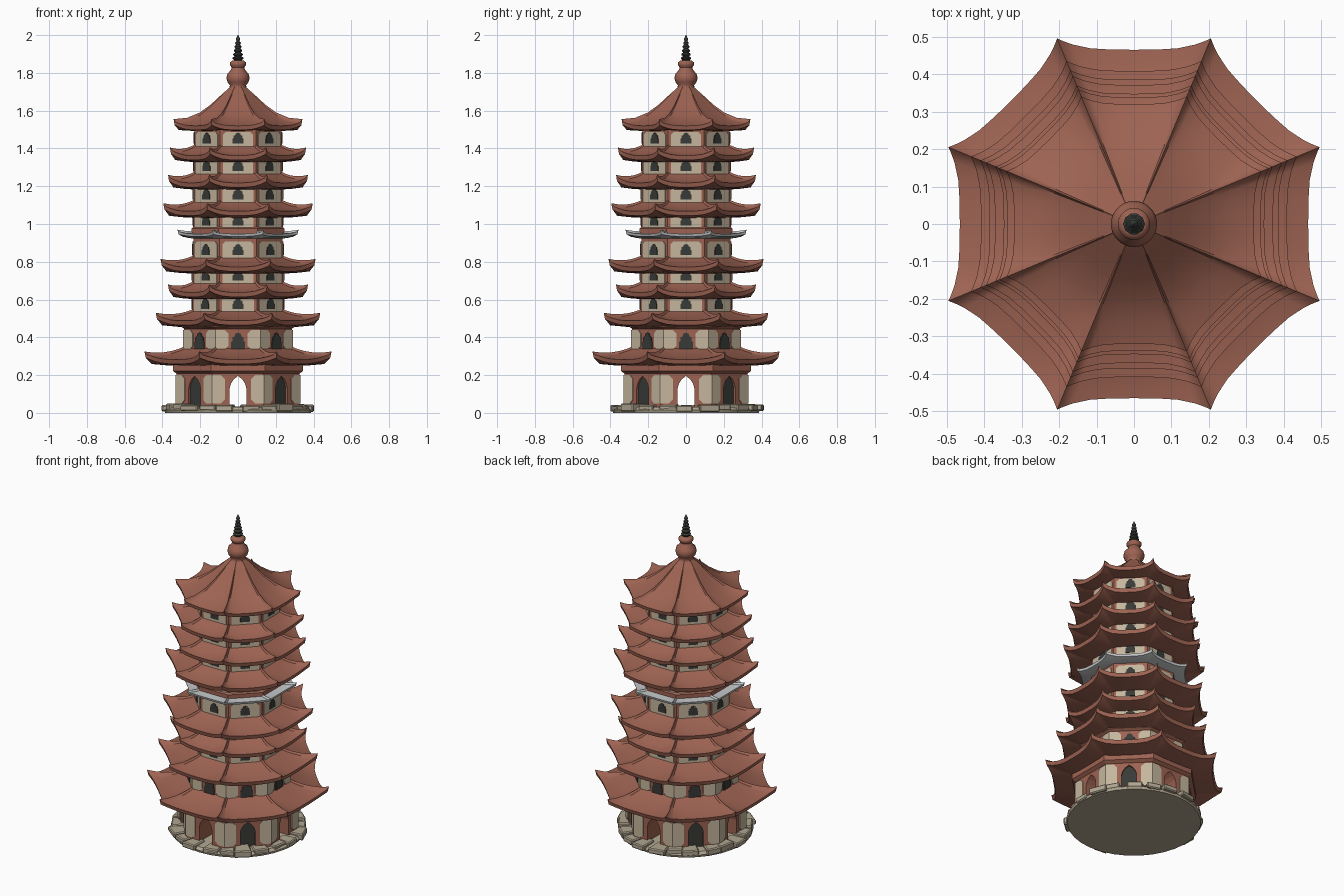
import bpy, bmesh, math, random
from mathutils import Vector

if "Cube" in bpy.data.objects:
    bpy.data.objects.remove(bpy.data.objects["Cube"])

random.seed(4)
T = math.tan(math.pi / 8)


def mat(name, r, g, b):
    m = bpy.data.materials.new(name)
    m.diffuse_color = (r, g, b, 1)
    m.use_nodes = True
    m.node_tree.nodes["Principled BSDF"].inputs["Base Color"].default_value = m.diffuse_color
    return m


RED = mat("red_brown_tile", 0.34, 0.125, 0.085)
CREAM = mat("cream_plaster", 0.56, 0.47, 0.34)
DARK = mat("dark_opening", 0.04, 0.043, 0.038)
GREY = mat("pale_grey", 0.56, 0.57, 0.58)
STONE = mat("base_stone", 0.44, 0.38, 0.28)
IRON = mat("dark_iron", 0.04, 0.047, 0.038)


def fp(k, a, u, z):
    """Point on octagon side k: distance a from axis, u sideways, height z."""
    t = k * math.pi / 4 - math.pi / 2
    n, s = (math.cos(t), math.sin(t)), (-math.sin(t), math.cos(t))
    return Vector((n[0] * a + s[0] * u, n[1] * a + s[1] * u, z))


def finish(bm, name, material, smooth=None, recalc=True):
    if recalc:
        bmesh.ops.recalc_face_normals(bm, faces=bm.faces)
    me = bpy.data.meshes.new(name)
    bm.to_mesh(me)
    bm.free()
    me.materials.append(material)
    ob = bpy.data.objects.new(name, me)
    bpy.context.collection.objects.link(ob)
    if smooth:
        bpy.ops.object.select_all(action='DESELECT')
        ob.select_set(True)
        bpy.context.view_layer.objects.active = ob
        bpy.ops.object.shade_smooth_by_angle(angle=math.radians(smooth))
    return ob


def skin(bm, rings, cap=True, loop=False):
    """Join closed rings of points into a surface."""
    vs = [[bm.verts.new(p) for p in r] for r in rings]
    n = len(vs[0])
    pairs = list(zip(vs, vs[1:])) + ([(vs[-1], vs[0])] if loop else [])
    for a, b in pairs:
        for i in range(n):
            j = (i + 1) % n
            bm.faces.new((a[i], a[j], b[j], b[i]))
    if cap and not loop:
        bm.faces.new(vs[0])
        bm.faces.new(vs[-1])


def lathe(name, prof, n, material, smooth=40):
    bm = bmesh.new()
    skin(bm, [[(r * math.cos(2 * math.pi * i / n), r * math.sin(2 * math.pi * i / n), z)
               for i in range(n)] for r, z in prof])
    return finish(bm, name, material, smooth)


def octagon(name, prof, material):
    bm = bmesh.new()
    skin(bm, [[fp(k, a, a * T, z) for k in range(8)] for a, z in prof])
    return finish(bm, name, material)


def plates(name, a, d, shapes, material):
    """Thin plates of outline (u, z) on all eight sides, standing out by d."""
    bm = bmesh.new()
    for k in range(8):
        for sh in shapes:
            skin(bm, [[fp(k, a - 0.003, u, z) for u, z in sh], [fp(k, a + d, u, z) for u, z in sh]])
    return finish(bm, name, material)


def window(w, z0, z1):
    h = z1 - z0
    right = [(w, 0), (w, 0.45), (0.8 * w, 0.52), (0.85 * w, 0.7), (0.5 * w, 0.78), (0.42 * w, 0.92)]
    pts = right + [(0, 1)] + [(-u, z) for u, z in reversed(right)]
    return [(u, z0 + h * z) for u, z in pts]


def corner_patches(u0, u1, z0, z1):
    c = 0.02
    p = [(u1, z0), (u1, z1), (u0 + c, z1), (u0, z1 - c), (u0, z0 + c), (u0 + c, z0)]
    return [p, [(-u, z) for u, z in p]]


# columns across one octagon side, closer together near the corners
COLS = [-1, -0.93, -0.82, -0.6, -0.3, 0, 0.3, 0.6, 0.82, 0.93]


def roof(name, prof, lift, material, flare=0.065):
    """prof rows: (apothem, height, corner weight, ridge height)."""
    bm = bmesh.new()
    rings = []
    for a, z, w, ridge in prof:
        ring = []
        for k in range(8):
            for t in COLS:
                s = 1 + flare * w * abs(t) ** 4
                ring.append(fp(k, a * s, a * T * t * s,
                               z + lift * w * abs(t) ** 3.5 + (ridge if t == -1 else 0)))
        rings.append(ring)
    skin(bm, rings, loop=True)
    return finish(bm, name, material, 35)


def eave(name, hw, tip, wall, material, top=0.012, drop=0.042, thick=0.024):
    out, edge, inner = hw * 0.94, tip - drop, wall - 0.01
    prof = []
    for i in range(6):                               # concave tiled slope
        v = i / 5
        z = edge + (tip + top - edge) * (1 - v) ** 1.5
        prof.append((inner + (out - inner) * v, z, v * v, 0.01))
    prof += [(out * 0.985, edge - thick, 1, 0),       # rim and soffit
             ((out + inner) / 2, edge - thick - 0.008, 0.3, 0),
             (inner, edge - thick - 0.012, 0, 0)]
    return roof(name, prof, drop - 0.01, material)


# stone base: round slab with rough blocks around the rim
lathe("base_slab", [(0.385, 0), (0.39, 0.015), (0.375, 0.03), (0.3, 0.034)], 32, STONE)
bm = bmesh.new()
N = 22
for i in range(N):
    c = 2 * math.pi * (i + random.uniform(-0.15, 0.15)) / N
    h = math.pi / N * random.uniform(0.75, 1.02)
    r0, r1 = 0.3, random.uniform(0.385, 0.418)
    z0, z1 = random.uniform(0.003, 0.012), random.uniform(0.038, 0.05)
    quad = [(r0, -h), (r1, -h), (r1 + random.uniform(-0.01, 0.004), h), (r0, h)]
    skin(bm, [[(r * math.cos(c + d), r * math.sin(c + d), z) for r, d in quad] for z in (z0, z1)])
rim = finish(bm, "base_rim_stones", STONE)
bev = rim.modifiers.new("soft_edges", 'BEVEL')
bev.width, bev.segments = 0.006, 1

# ground storey: eight walls with arched doors, open right through on the four main sides
G, DW = 0.325, 0.044
arch = [(DW, 0.03), (DW, 0.13), (0.85 * DW, 0.155), (0.5 * DW, 0.178), (0, 0.195)]
bm, bd = bmesh.new(), bmesh.new()
for k in range(8):
    U = G * T
    outer = [(U, 0.03), (U, 0.13), (U, 0.25), (U / 2, 0.25), (0, 0.25)]
    depth = G - DW if k % 2 == 0 else 0.03
    for sg in (1, -1):
        for i in range(4):
            A, B, C, D = arch[i], outer[i], outer[i + 1], arch[i + 1]
            q = [fp(k, G, sg * u, z) for u, z in (A, B, C, D)]
            rev = [fp(k, G, sg * A[0], A[1]), fp(k, G, sg * D[0], D[1]),
                   fp(k, G - depth, sg * D[0], D[1]), fp(k, G - depth, sg * A[0], A[1])]
            for f in (q, rev):
                bm.faces.new([bm.verts.new(p) for p in (f if sg > 0 else f[::-1])])
    if k % 2:
        pts = arch + [(-u, z) for u, z in reversed(arch[:-1])]
        bd.faces.new([bd.verts.new(fp(k, G - 0.012, u, z)) for u, z in pts])
finish(bm, "ground_walls", RED, recalc=False)
finish(bd, "ground_blind_doors", DARK, recalc=False)
plates("ground_plaster", G, 0.005, corner_patches(0.07, (G + 0.005) * T, 0.05, 0.2), CREAM)
octagon("ground_cornice", [(0.325, 0.208), (0.345, 0.222), (0.345, 0.27)], RED)

# second storey
S = 0.285
octagon("second_storey_walls", [(S, 0.25), (S, 0.445), (S + 0.015, 0.455), (S + 0.015, 0.49)], RED)
plates("second_storey_plaster", S, 0.005, corner_patches(0.05, (S + 0.005) * T, 0.335, 0.44), CREAM)
plates("second_storey_windows", S, 0.006, [window(0.036, 0.335, 0.425)], DARK)

# upper storeys and eaves: (half width, tip height)
tiers = [(0.495, 0.325), (0.435, 0.53), (0.37, 0.68), (0.41, 0.815), (0.32, 0.97),
         (0.395, 1.11), (0.37, 1.26), (0.36, 1.405), (0.34, 1.55)]
for i, (hw, tip) in enumerate(tiers[:-1]):
    wall = S if i == 0 else 0.242 - 0.0018 * i
    if i == 4:
        eave("grey_eave", hw, tip, wall, GREY, top=-0.018, drop=0.022, thick=0.014)
        octagon("grey_eave_upper_band", [(wall + 0.012, 0.94), (wall + 0.012, 0.975),
                                         (wall, 0.985)], RED)
    else:
        eave(f"eave_{i + 1}", hw, tip, wall, RED, top=0.02 if i == 0 else 0.012)
    if i == 0:
        continue
    nxt = tiers[i + 1][1]
    U, c = wall * T * 0.84, 0.015
    z0, z1, zc = tip + 0.005, nxt - 0.062, tip + 0.049
    octagon(f"storey_{i + 2}_walls", [(wall, tip - 0.07), (wall, nxt - 0.04)], RED)
    panel = [(U, z0), (U, z1 - c), (U - c, z1), (c - U, z1), (-U, z1 - c), (-U, z0)]
    plates(f"storey_{i + 2}_plaster", wall, 0.004, [panel], CREAM)
    plates(f"storey_{i + 2}_windows", wall, 0.007, [window(0.028, zc - 0.028, zc + 0.03)], DARK)

# crowning roof: steep concave octagonal cone
crown = [(0.03, 1.735, 0, 0), (0.055, 1.712, 0, 0.002), (0.095, 1.672, 0, 0.006),
         (0.145, 1.622, 0.05, 0.008), (0.2, 1.575, 0.2, 0.01), (0.26, 1.54, 0.5, 0.01),
         (0.32, 1.52, 1, 0.01), (0.315, 1.498, 1, 0), (0.27, 1.494, 0.3, 0), (0.03, 1.49, 0, 0)]
roof("crown_roof", crown, 0.025, RED)

# gourd finial and ringed spire
lathe("gourd_finial", [(0.06, 1.70), (0.045, 1.722), (0.043, 1.735), (0.055, 1.75), (0.062, 1.772),
                       (0.056, 1.795), (0.038, 1.815), (0.033, 1.828), (0.043, 1.842),
                       (0.043, 1.855), (0.03, 1.866), (0.01, 1.868)], 20, RED, 50)
spire = [(0.02, 1.86)]
for i in range(6):
    r, z = 0.029 - 0.0035 * i, 1.872 + 0.02 * i
    spire += [(r * 0.7, z - 0.004), (r, z + 0.003), (r, z + 0.009), (r * 0.7, z + 0.014)]
spire += [(0.006, 1.99), (0.002, 2.0)]
lathe("spire", spire, 10, IRON)
